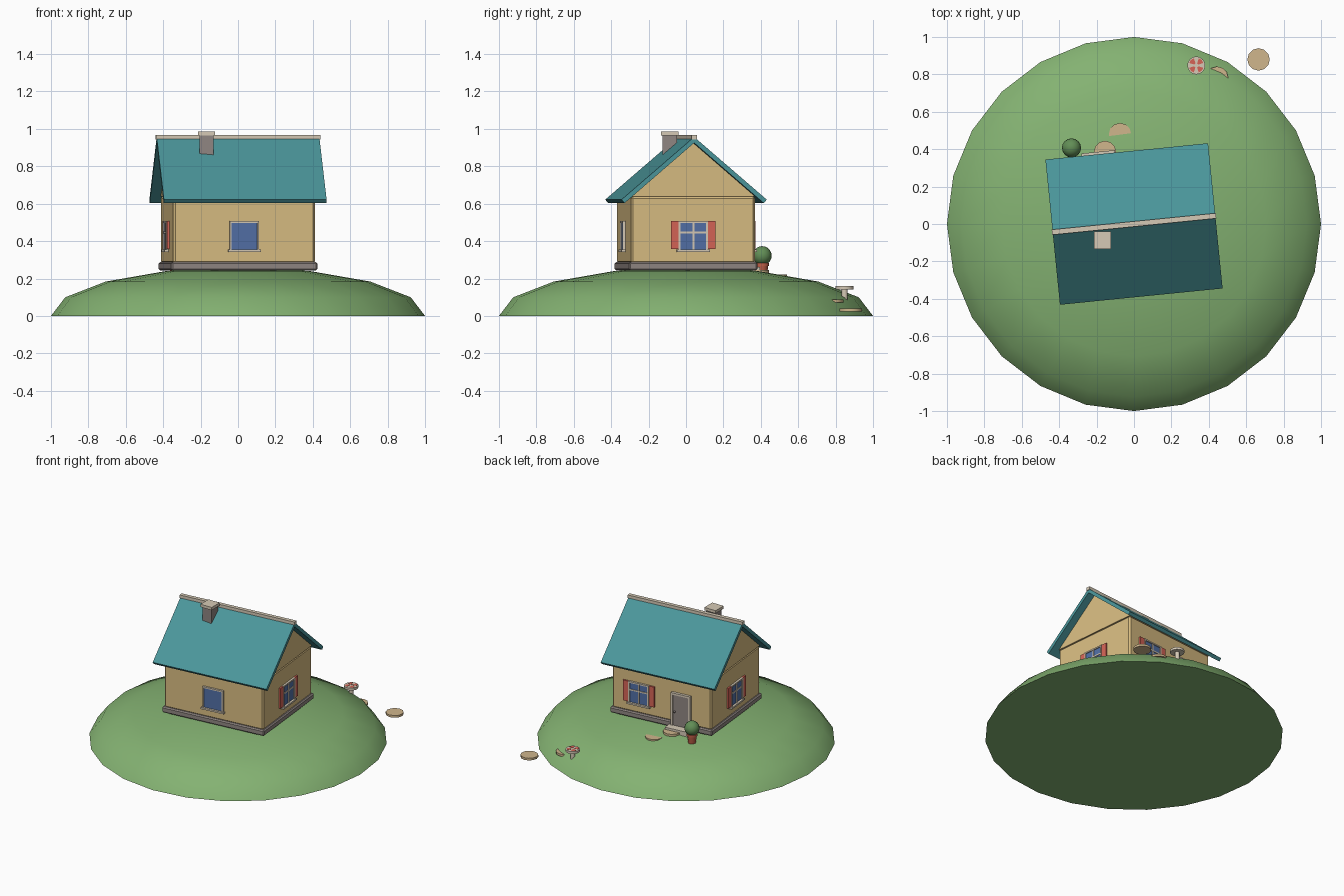
import bpy, bmesh, math
from mathutils import Matrix, Vector

if "Cube" in bpy.data.objects:
    bpy.data.objects.remove(bpy.data.objects["Cube"])

def mat(name, r, g, b):
    m = bpy.data.materials.new(name)
    lin = lambda c: ((c / 255 + 0.055) / 1.055) ** 2.4
    m.diffuse_color = (lin(r), lin(g), lin(b), 1)
    m.use_nodes = True
    m.node_tree.nodes["Principled BSDF"].inputs["Base Color"].default_value = m.diffuse_color
    return m

WALL = mat("wall_yellow", 217, 189, 130)
TEAL = mat("roof_teal", 75, 150, 155)
GRASS = mat("grass_green", 132, 178, 114)
RED = mat("shutter_red", 214, 100, 86)
GLASS = mat("glass_blue", 82, 112, 166)
GREY = mat("stone_grey", 144, 134, 130)
CREAM = mat("trim_cream", 214, 202, 182)
TAN = mat("path_tan", 208, 182, 140)
BUSH = mat("bush_green", 98, 142, 86)
POT = mat("terracotta", 192, 96, 72)

I = Matrix.Identity(4)
T = lambda x, y, z: Matrix.Translation((x, y, z))
HOUSE = Matrix.Rotation(0.1, 4, 'Z')
L, W = 0.381, 0.333            # wall half sizes

def finish(name, bm, m, M=I, smooth=False, bevel=0):
    bmesh.ops.recalc_face_normals(bm, faces=bm.faces)
    bm.transform(M)
    me = bpy.data.meshes.new(name)
    bm.to_mesh(me)
    bm.free()
    me.materials.append(m)
    ob = bpy.data.objects.new(name, me)
    bpy.context.collection.objects.link(ob)
    if smooth:
        bpy.ops.object.select_all(action='DESELECT')
        ob.select_set(True)
        bpy.context.view_layer.objects.active = ob
        bpy.ops.object.shade_smooth_by_angle(angle=math.radians(35))
    if bevel:
        b = ob.modifiers.new("bevel", 'BEVEL')
        b.width, b.segments = bevel, 1
    return ob

def box(name, lo, hi, m, M=I, bevel=0):
    bm = bmesh.new()
    bmesh.ops.create_cube(bm, size=1)
    lo, hi = Vector(lo), Vector(hi)
    for v in bm.verts:
        v.co = Vector([(lo[i] + hi[i]) / 2 + v.co[i] * (hi[i] - lo[i]) for i in range(3)])
    return finish(name, bm, m, M, bevel=bevel)

def prism(name, pts, half, m, M=I):
    """Profile in y,z extruded along x."""
    bm = bmesh.new()
    f = bm.faces.new([bm.verts.new((-half, y, z)) for y, z in pts])
    r = bmesh.ops.extrude_face_region(bm, geom=[f])
    bmesh.ops.translate(bm, vec=(2 * half, 0, 0),
                        verts=[g for g in r['geom'] if isinstance(g, bmesh.types.BMVert)])
    return finish(name, bm, m, M)

def cyl(name, x, y, z0, z1, r0, r1, m, n=12, M=I):
    bm = bmesh.new()
    bmesh.ops.create_cone(bm, cap_ends=True, segments=n, radius1=r0, radius2=r1, depth=z1 - z0)
    return finish(name, bm, m, M @ T(x, y, (z0 + z1) / 2), smooth=True)

# grassy hill: upper half of a flattened sphere, closed below
bm = bmesh.new()
bmesh.ops.create_uvsphere(bm, u_segments=24, v_segments=8, radius=1)
bmesh.ops.delete(bm, geom=[v for v in bm.verts if v.co.z < -0.01], context='VERTS')
bm.faces.new(sorted([v for v in bm.verts if v.co.z < 0.01],
                    key=lambda v: math.atan2(v.co.y, v.co.x)))
bmesh.ops.scale(bm, vec=(1, 1, 0.26), verts=bm.verts)
finish("hill", bm, GRASS, smooth=True)

# house shell
box("foundation", (-L - .012, -W - .012, .243), (L + .012, W + .012, .287), GREY, HOUSE, .008)
box("walls", (-L, -W, .28), (L, W, .64), WALL, HOUSE, .011)
prism("gable", [(-W, .639), (W, .639), (0, .926)], L, WALL, HOUSE)
prism("roof", [(0, .957), (.39, .622), (.374, .603), (0, .925), (-.374, .603), (-.39, .622)],
      .437, TEAL, HOUSE)
box("ridge_cap", (-.441, -.014, .944), (.441, .014, .967), CREAM, HOUSE)

# chimney
box("chimney", (-.205, -.125, .83), (-.131, -.048, .968), GREY)
box("chimney_cap", (-.214, -.133, .966), (-.122, -.04, .987), CREAM)

def window(name, x, y, turn, full=True):
    """Window on a wall; its local -y points outward."""
    M = HOUSE @ T(x, y, 0) @ Matrix.Rotation(math.radians(turn), 4, 'Z')
    box(name + "_glass", (-.072, -.008, .355), (.072, .01, .505), GLASS, M)
    for s in (-1, 1):
        a, b = sorted((s * .069, s * .079))
        box(name + "_frame_side", (a, -.015, .35), (b, .01, .508), CREAM, M)
    box(name + "_frame_top", (-.079, -.015, .498), (.079, .01, .508), CREAM, M)
    box(name + "_sill", (-.088, -.022, .342), (.088, .01, .354), CREAM, M)
    if full:
        box(name + "_bar_upright", (-.005, -.012, .35), (.005, .01, .5), CREAM, M)
        box(name + "_bar_cross", (-.07, -.012, .442), (.07, .01, .452), CREAM, M)
        for s in (-1, 1):
            a, b = sorted((s * .08, s * .12))
            box(name + "_shutter", (a, -.012, .357), (b, .01, .507), RED, M)

window("front_window", 0, -W, 0, False)
window("right_window", L, 0, 90)
window("back_window", .172, W, 180)
window("left_window", -L, 0, -90)

# door, on the back wall
D = HOUSE @ T(-.153, W, 0)
box("door", (-.062, -.01, .262), (.062, .014, .49), GREY, D)
for s in (-1, 1):
    a, b = sorted((s * .06, s * .074))
    box("door_frame_side", (a, -.01, .262), (b, .02, .5), CREAM, D)
box("door_frame_top", (-.074, -.01, .488), (.074, .02, .502), CREAM, D)
bm = bmesh.new()
bmesh.ops.create_uvsphere(bm, u_segments=8, v_segments=6, radius=.008)
finish("door_knob", bm, GREY, D @ T(.045, .02, .365), smooth=True)
box("door_step", (-.09, -.01, .228), (.09, .07, .262), CREAM, D)

# stepping stones, partly sunk into the hill
for x, y, z in ((-.155, .385, .246), (-.075, .48, .222), (.444, .782, .088), (.666, .88, .039)):
    cyl("stepping_stone", x, y, z - .016, z, .06, .06, TAN)

# potted bush
px, py = -.334, .407
cyl("pot", px, py, .215, .272, .026, .033, POT)
cyl("pot_rim", px, py, .268, .284, .038, .038, POT)
bm = bmesh.new()
bmesh.ops.create_uvsphere(bm, u_segments=16, v_segments=10, radius=.051)
finish("bush", bm, BUSH, T(px, py, .322), smooth=True)

# small round table with red wedges
tx, ty = .333, .848
cyl("table_stem", tx, ty, .085, .148, .016, .016, CREAM)
cyl("table_top", tx, ty, .142, .159, .048, .048, CREAM, 16)
for k in range(4):
    bm = bmesh.new()
    pts = [(r * math.cos(a), r * math.sin(a)) for r, a in
           ((.012, -.4), (.04, -.45), (.041, 0), (.04, .45), (.012, .4))]
    f = bm.faces.new([bm.verts.new((x, y, 0)) for x, y in pts])
    r = bmesh.ops.extrude_face_region(bm, geom=[f])
    bmesh.ops.translate(bm, vec=(0, 0, .004),
                        verts=[g for g in r['geom'] if isinstance(g, bmesh.types.BMVert)])
    finish("table_wedge", bm, RED,
           T(tx, ty, .157) @ Matrix.Rotation(math.pi / 4 + k * math.pi / 2, 4, 'Z'))
